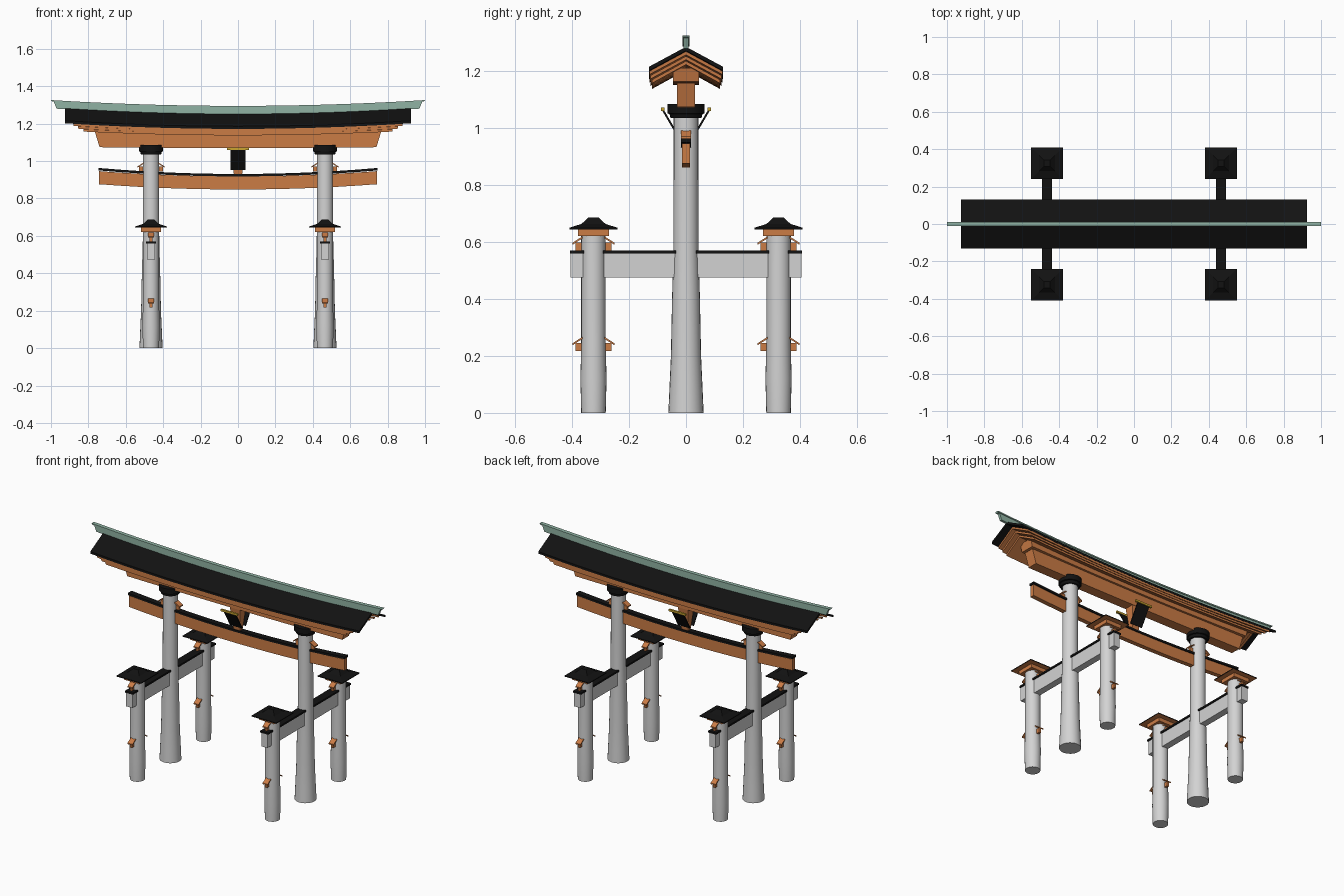
import bpy, bmesh, math

cube = bpy.data.objects.get("Cube")
if cube:
    bpy.data.objects.remove(cube)


def material(name, rgb):
    m = bpy.data.materials.new(name)
    m.use_nodes = True
    m.diffuse_color = (*rgb, 1)
    m.node_tree.nodes["Principled BSDF"].inputs["Base Color"].default_value = (*rgb, 1)
    return m


GREY = material("pale_grey", (0.65, 0.65, 0.65))
ORANGE = material("orange_wood", (0.6, 0.2, 0.06))
BLACK = material("black", (0.006, 0.006, 0.006))
TEAL = material("teal_copper", (0.28, 0.45, 0.37))
GOLD = material("gold", (0.6, 0.38, 0.03))


def finish(name, bm, *mats):
    bmesh.ops.recalc_face_normals(bm, faces=bm.faces)
    mesh = bpy.data.meshes.new(name)
    bm.to_mesh(mesh)
    bm.free()
    for m in mats:
        mesh.materials.append(m)
    ob = bpy.data.objects.new(name, mesh)
    bpy.context.collection.objects.link(ob)
    return ob


def loft(name, rings, *mats):
    """Join closed rings of points and cap both ends."""
    bm = bmesh.new()
    rows = [[bm.verts.new(p) for p in ring] for ring in rings]
    n = len(rows[0])
    for a, b in zip(rows, rows[1:]):
        for i in range(n):
            j = (i + 1) % n
            bm.faces.new((a[i], a[j], b[j], b[i]))
    bm.faces.new(rows[0])
    bm.faces.new(rows[-1])
    return finish(name, bm, *mats)


def sweep(name, profile, half, mat, sag=0, steps=1, taper=0):
    """Run a (y, z) profile along x, rising by sag at the ends; low points are shorter by taper."""
    zs = [z for _, z in profile]
    low, high = min(zs), max(zs)
    rings = []
    for s in range(steps + 1):
        t = 2 * s / steps - 1
        rings.append([(t * (half - taper * (high - z) / (high - low)), y, z + sag * t * t)
                      for y, z in profile])
    return loft(name, rings, mat)


def rect(w, z0, z1):
    return [(-w, z0), (w, z0), (w, z1), (-w, z1)]


def chevron(w, peak, eave, thick):
    return [(-w, eave), (0, peak), (w, eave), (w, eave - thick),
            (0, peak - thick), (-w, eave - thick)]


def turned(name, profile, x, y, mat, sides=24):
    """Round part from (radius, z) points."""
    turn = [2 * math.pi * i / sides for i in range(sides)]
    ob = loft(name, [[(r * math.cos(a), r * math.sin(a), z) for a in turn]
                     for r, z in profile], mat)
    ob.location = (x, y, 0)
    bpy.ops.object.select_all(action='DESELECT')
    ob.select_set(True)
    bpy.context.view_layer.objects.active = ob
    bpy.ops.object.shade_smooth_by_angle(angle=math.radians(35))
    return ob


def square_stack(name, profile, x, y, *mats):
    """Square tiers from (half width, z) points."""
    ob = loft(name, [[(-w, -w, z), (w, -w, z), (w, w, z), (-w, w, z)]
                     for w, z in profile], *mats)
    ob.location = (x, y, 0)
    return ob


def wedge(name, x, y, z, angle=0):
    """Peg through a pillar with a small sloped cover."""
    peg = sweep(name + "_peg", [(-0.064, 0), (0.064, 0), (0.064, 0.028), (-0.064, 0.028)],
                0.007, ORANGE)
    cover = sweep(name + "_cover", chevron(0.073, 0.075, 0.028, 0.007), 0.017, ORANGE)
    for ob in (peg, cover):
        ob.location = (x, y, z)
        ob.rotation_euler.z = angle


PILLAR_X, POST_Y = 0.465, 0.325

for side, x in (("left", PILLAR_X), ("right", -PILLAR_X)):
    # Main pillar, its collar and the wedges at the lower beam
    turned(side + "_main_pillar", [(0.062, 0), (0.058, 0.09), (0.053, 0.2), (0.049, 0.4),
                                   (0.044, 0.58), (0.043, 1.05)], x, 0, GREY)
    turned(side + "_pillar_collar", [(0.054, 1.035), (0.058, 1.05), (0.065, 1.052),
                                     (0.065, 1.085)], x, 0, BLACK, 16)
    wedge(side + "_beam_wedge", x, 0, 0.943, math.pi / 2)

    # Tie beam running front to back, with a dark capping
    for part, w, z0, z1, length, mat in (("tie_beam", 0.021, 0.475, 0.56, 0.405, GREY),
                                         ("tie_beam_capping", 0.027, 0.56, 0.571, 0.408, BLACK)):
        ob = sweep(f"{side}_{part}", rect(w, z0, z1), length, mat)
        ob.rotation_euler.z = math.pi / 2
        ob.location.x = x

    # Support posts with wedges and small roofs
    for end, y in (("front", -POST_Y), ("back", POST_Y)):
        name = f"{side}_{end}_post"
        turned(name, [(0.043, 0), (0.046, 0.12), (0.043, 0.24), (0.043, 0.625)], x, y, GREY)
        wedge(name + "_lower_wedge", x, y, 0.217)
        wedge(name + "_upper_wedge", x, y, 0.57)
        square_stack(name + "_cap", [(0.054, 0.622), (0.054, 0.65)], x, y, ORANGE)
        roof = square_stack(name + "_roof", [(0.085, 0.645), (0.085, 0.65), (0.042, 0.664),
                                             (0.017, 0.687)], x, y, BLACK, ORANGE)
        for face in roof.data.polygons:
            face.material_index = 1 if face.normal.z < -0.9 else 0

# Lower crossbeam and its capping
sweep("lower_beam", rect(0.014, 0.848, 0.918), 0.742, ORANGE, 0.028, 14)
sweep("lower_beam_capping", rect(0.018, 0.918, 0.931), 0.745, BLACK, 0.032, 14)

# Upper beam: narrow lower timber and wider bearer
sweep("upper_beam", rect(0.032, 1.07, 1.155), 0.766, ORANGE, 0.004, 14, 0.026)
sweep("upper_bearer", rect(0.045, 1.152, 1.2), 0.79, ORANGE, 0.012, 14, 0.012)

# Stepped eave boards below the roof
for i, half in enumerate((0.885, 0.86, 0.832)):
    sweep(f"eave_board_{i + 1}", chevron(0.128 - 0.004 * i, 1.242 - 0.013 * i, 1.173 - 0.0115 * i, 0.0125),
          half, ORANGE, 0.028 - 0.004 * i, 14, 0.006)

# Roof in fourteen panels, and the copper ridge with a wider cap
sweep("roof", chevron(0.13, 1.256, 1.186, 0.014), 0.925, BLACK, 0.03, 14)
sweep("ridge", rect(0.008, 1.25, 1.288), 0.985, TEAL, 0.03, 14, 0.015)
sweep("ridge_cap", rect(0.012, 1.287, 1.295), 1.0, TEAL, 0.031, 14, 0.006)

# Centre strut between the beams
loft("centre_strut", [[(-a, -b, z), (a, -b, z), (a, b, z), (-a, b, z)]
                      for a, b, z in ((0.022, 0.012, 0.925), (0.036, 0.03, 1.075))], ORANGE)

# Tilted plaques on both faces, with gold top rails
for end, s in (("front", -1), ("back", 1)):
    sweep(end + "_plaque", [(s * 0.02, 0.953), (s * 0.084, 1.062),
                            (s * 0.078, 1.065), (s * 0.014, 0.956)], 0.041, BLACK)
    sweep(end + "_plaque_rail", [(s * 0.076, 1.06), (s * 0.088, 1.06),
                                 (s * 0.088, 1.072), (s * 0.076, 1.072)], 0.058, GOLD)
